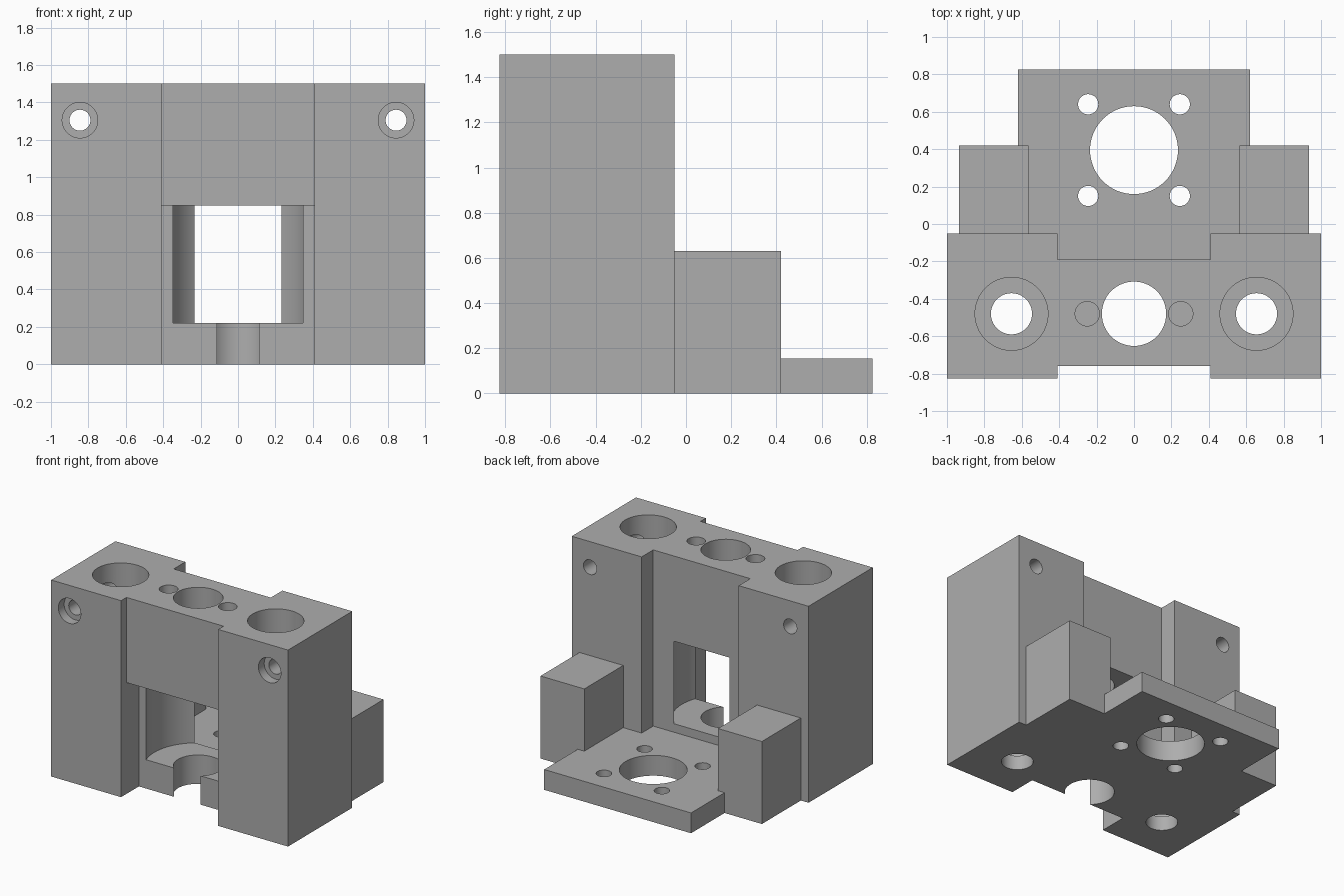
import bpy
from mathutils import Matrix

default = bpy.data.objects.get("Cube")
if default:
    bpy.data.objects.remove(default, do_unlink=True)

grey = bpy.data.materials.new("plain grey")
grey.use_nodes = True
colour = (0.42, 0.42, 0.42, 1)
grey.diffuse_color = colour
grey.node_tree.nodes["Principled BSDF"].inputs["Base Color"].default_value = colour


def box(name, x, y, z):
    """Box from (min, max) pairs on each axis."""
    centre = [sum(p) / 2 for p in (x, y, z)]
    bpy.ops.mesh.primitive_cube_add(size=1)
    ob = bpy.context.object
    ob.name = name
    size = [p[1] - p[0] for p in (x, y, z)]
    ob.data.transform(Matrix.Translation(centre) @ Matrix.Diagonal((*size, 1)))
    ob.data.materials.append(grey)
    return ob


def cylinder(name, radius, centre, span, axis="Z"):
    """Cylinder along Z at (x, y), or along Y at (x, z)."""
    mid = (span[0] + span[1]) / 2
    a, b = centre
    along_y = axis == "Y"
    bpy.ops.mesh.primitive_cylinder_add(
        vertices=64, radius=radius, depth=span[1] - span[0],
        location=(a, mid, b) if along_y else (a, b, mid),
        rotation=(1.5707963, 0, 0) if along_y else (0, 0, 0))
    ob = bpy.context.object
    ob.name = name
    ob.data.materials.append(grey)
    return ob


def combine(target, tool, operation):
    """Apply a boolean and discard the tool object."""
    mod = target.modifiers.new(operation, "BOOLEAN")
    mod.object = tool
    mod.operation = operation
    mod.solver = "EXACT"
    bpy.context.view_layer.objects.active = target
    bpy.ops.object.modifier_apply(modifier=mod.name)
    bpy.data.objects.remove(tool, do_unlink=True)


def cut(tool):
    combine(bracket, tool, "DIFFERENCE")


def add(tool):
    combine(bracket, tool, "UNION")


BORE_Y = -0.48
THROUGH = (-0.5, 2)
RECESS = (-0.41, 0.41)

# Upright block with front and back recesses, deeper at the lower front
bracket = box("mounting_bracket", (-1, 1), (-0.825, -0.05), (0, 1.5))
cut(box("front_recess", RECESS, (-1, -0.76), THROUGH))
cut(box("back_recess", RECESS, (-0.19, 0.2), THROUGH))
cut(box("lower_front_recess", RECESS, (-1, -0.61), (-0.5, 0.85)))

# Rear plate and the two side blocks
add(box("rear_plate", (-0.62, 0.62), (-0.21, 0.825), (0, 0.155)))
for s in (-1, 1):
    xs = sorted((s * 0.565, s * 0.935))
    add(box("side_block", xs, (-0.08, 0.42), (0, 0.63)))

# Round chamber and central bore
cut(cylinder("chamber", 0.372, (0, BORE_Y), (0.22, 0.85)))
cut(cylinder("central_bore", 0.172, (0, BORE_Y), THROUGH))

for s in (-1, 1):
    # Small holes beside the central bore
    cut(cylinder("small_hole", 0.065, (s * 0.25, BORE_Y), (0.6, 2)))
    # Stepped rod bores
    cut(cylinder("rod_bore", 0.195, (s * 0.655, BORE_Y), (0.11, 2)))
    cut(cylinder("rod_hole", 0.11, (s * 0.655, BORE_Y), THROUGH))
    # Clamp screw holes with front counterbores
    cut(cylinder("screw_hole", 0.056, (s * 0.845, 1.305), (-1, 0.2), "Y"))
    cut(cylinder("screw_head", 0.095, (s * 0.845, 1.305), (-1, -0.755), "Y"))
    # Plate corner holes
    for t in (-1, 1):
        cut(cylinder("plate_hole", 0.054, (s * 0.245, 0.395 + t * 0.245), (-0.5, 0.5)))

# Large opening in the plate
cut(cylinder("plate_opening", 0.235, (0, 0.395), (-0.5, 0.5)))

bpy.ops.object.select_all(action="DESELECT")
bracket.select_set(True)
bpy.context.view_layer.objects.active = bracket
bpy.ops.object.shade_smooth_by_angle(angle=0.5)
